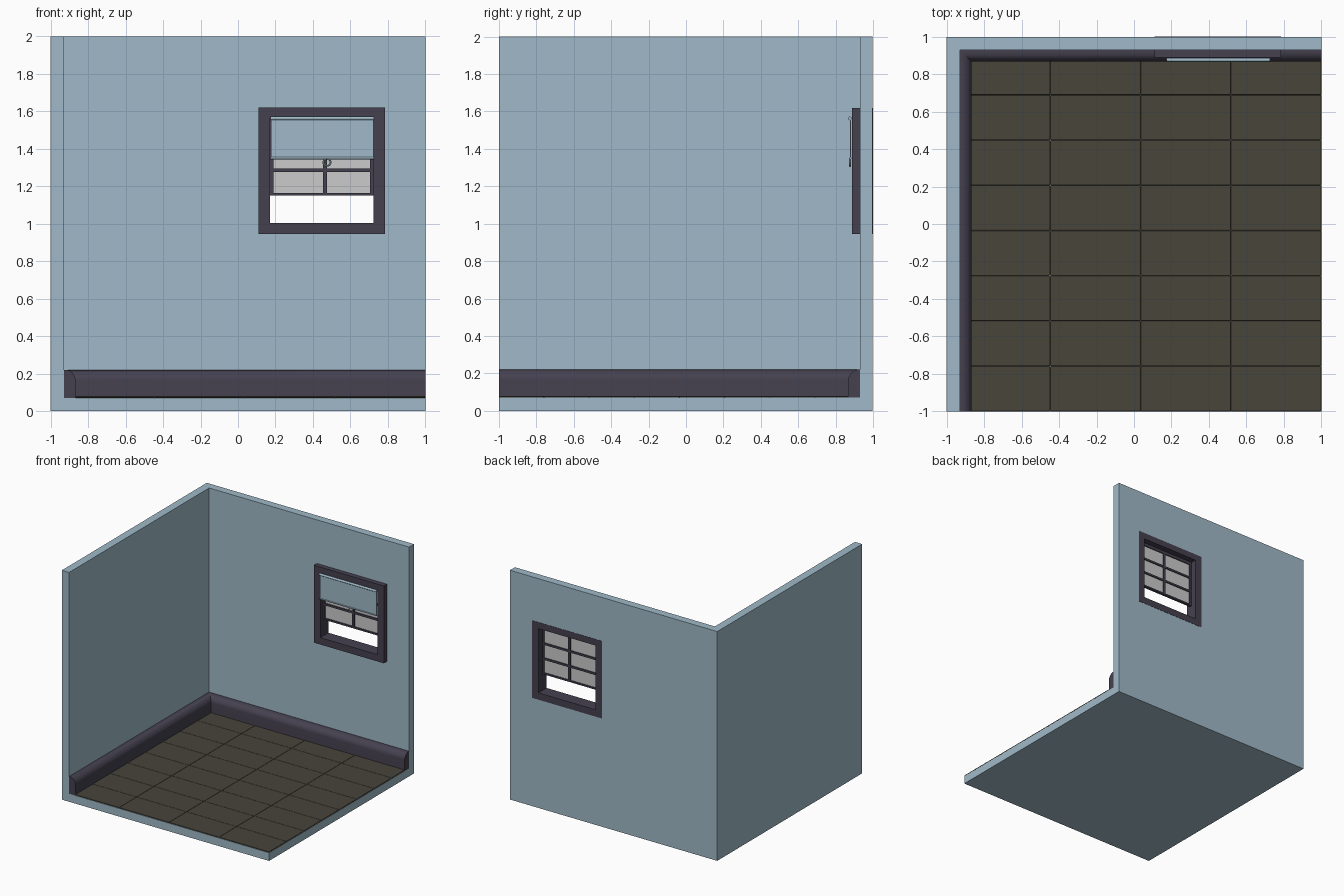
import bpy, bmesh, math

if "Cube" in bpy.data.objects:
    bpy.data.objects.remove(bpy.data.objects["Cube"])

def material(name, rgb):
    m = bpy.data.materials.new(name)
    m.diffuse_color = (*rgb, 1)
    m.use_nodes = True
    m.node_tree.nodes["Principled BSDF"].inputs["Base Color"].default_value = m.diffuse_color
    return m

BLUE = material("wall_blue", (0.35, 0.49, 0.58))
DARK = material("trim_dark", (0.06, 0.053, 0.08))
TILE = material("floor_olive", (0.063, 0.058, 0.042))

def from_bmesh(name, bm, mat=None):
    bmesh.ops.recalc_face_normals(bm, faces=bm.faces)
    me = bpy.data.meshes.new(name)
    bm.to_mesh(me)
    bm.free()
    ob = bpy.data.objects.new(name, me)
    bpy.context.collection.objects.link(ob)
    if mat:
        me.materials.append(mat)
    return ob

def box(name, x, y, z, mat=None):
    bm = bmesh.new()
    bmesh.ops.create_cube(bm, size=1)
    for v in bm.verts:
        v.co = [r[0] if c < 0 else r[1] for c, r in zip(v.co, (x, y, z))]
    return from_bmesh(name, bm, mat)

def frame(name, x, z, border, y, mat):
    """Rectangular ring; border = left/right, bottom, top widths."""
    side, low, top = border
    outer = [(x[0], z[0]), (x[1], z[0]), (x[1], z[1]), (x[0], z[1])]
    inner = [(x[0] + side, z[0] + low), (x[1] - side, z[0] + low),
             (x[1] - side, z[1] - top), (x[0] + side, z[1] - top)]
    bm = bmesh.new()
    loops = [[bm.verts.new((px, py, pz)) for px, pz in pts]
             for pts, py in ((outer, y[0]), (inner, y[0]), (inner, y[1]), (outer, y[1]))]
    for a, b in zip(loops, loops[1:] + loops[:1]):
        for i in range(4):
            j = (i + 1) % 4
            bm.faces.new((a[i], a[j], b[j], b[i]))
    return from_bmesh(name, bm, mat)

def cut(ob, cutter):
    mod = ob.modifiers.new("cut", 'BOOLEAN')
    mod.operation, mod.solver, mod.object = 'DIFFERENCE', 'EXACT', cutter
    cutter.hide_render = True
    cutter.hide_set(True)

def smooth(ob):
    bpy.ops.object.select_all(action='DESELECT')
    ob.select_set(True)
    bpy.context.view_layer.objects.active = ob
    bpy.ops.object.shade_smooth_by_angle(angle=math.radians(35))

# Room shell: floor and two walls, with the window opening
room = box("room_shell", (-1, 1), (-1, 0.998), (0, 2), BLUE)
cut(room, box("room_cutter", (-0.93, 1.5), (-1.5, 0.93), (0.07, 2.5), BLUE))
cut(room, box("window_cutter", (0.15, 0.75), (0.8, 1.2), (0.98, 1.59), BLUE))

# Floor tiles, abutting with bevelled edges
TX, TY = 1.93 / 4, 1.93 / 8
tiles = box("floor_tiles", (-0.93, -0.93 + TX), (-1, -1 + TY), (0.07, 0.08), TILE)
bev = tiles.modifiers.new("bevel", 'BEVEL')
bev.width, bev.segments = 0.005, 2
for axis, count in ((0, 4), (1, 8)):
    arr = tiles.modifiers.new("array", 'ARRAY')
    arr.count = count
    arr.relative_offset_displace = [1.0 if i == axis else 0.0 for i in range(3)]

# Baseboard: rounded profile swept round the mitred corner
R = 0.055
profile = [(0, 0.07), (0.062, 0.07)]
profile += [(0.062 - R + R * math.cos(t), 0.22 - R + R * math.sin(t))
            for t in [math.pi / 2 * i / 10 for i in range(11)]]
profile.append((0, 0.22))
bm = bmesh.new()
stations = [[bm.verts.new(f(d, z)) for d, z in profile] for f in (
    lambda d, z: (-0.93 + d, -1, z),
    lambda d, z: (-0.93 + d, 0.93 - d, z),
    lambda d, z: (1, 0.93 - d, z))]
n = len(profile)
for a, b in zip(stations, stations[1:]):
    for i in range(n):
        j = (i + 1) % n
        bm.faces.new((a[i], a[j], b[j], b[i]))
bm.faces.new(stations[0])
bm.faces.new(stations[2])
smooth(from_bmesh("baseboard", bm, DARK))

# Window frame running through the wall
frame("window_frame", (0.11, 0.785), (0.945, 1.62), (0.062, 0.06, 0.055), (0.888, 1.0), DARK)

# Raised sash with glazing bars and panes
SY = (0.925, 0.948)
frame("sash_frame", (0.172, 0.723), (1.15, 1.565), (0.017, 0.014, 0.025), SY, DARK)
box("glazing_bar_upright", (0.454, 0.474), SY, (1.164, 1.54), DARK)
for k, z in enumerate((1.277, 1.408)):
    for side, x in (("left", (0.189, 0.454)), ("right", (0.474, 0.706))):
        box(f"glazing_bar_{side}_{k + 1}", x, SY, (z, z + 0.017), DARK)
box("window_panes", (0.18, 0.715), (0.935, 0.939), (1.155, 1.555))

# Roller blind: roller, sheet, bottom bar and pull ring
def rod(name, r, z, y):
    bpy.ops.mesh.primitive_cylinder_add(vertices=24, radius=r, depth=0.552,
                                        location=(0.449, y, z), rotation=(0, math.pi / 2, 0))
    ob = bpy.context.object
    ob.name = name
    ob.data.materials.append(BLUE)
    smooth(ob)

rod("blind_roller", 0.010, 1.563, 0.876)
rod("blind_bottom_bar", 0.006, 1.350, 0.879)
box("blind_sheet", (0.175, 0.724), (0.877, 0.881), (1.350, 1.563), BLUE)
bpy.ops.mesh.primitive_torus_add(major_segments=32, minor_segments=10, major_radius=0.019,
                                 minor_radius=0.005, location=(0.475, 0.877, 1.328),
                                 rotation=(math.pi / 2, 0, 0))
ring = bpy.context.object
ring.name = "blind_pull_ring"
ring.data.materials.append(BLUE)
smooth(ring)
